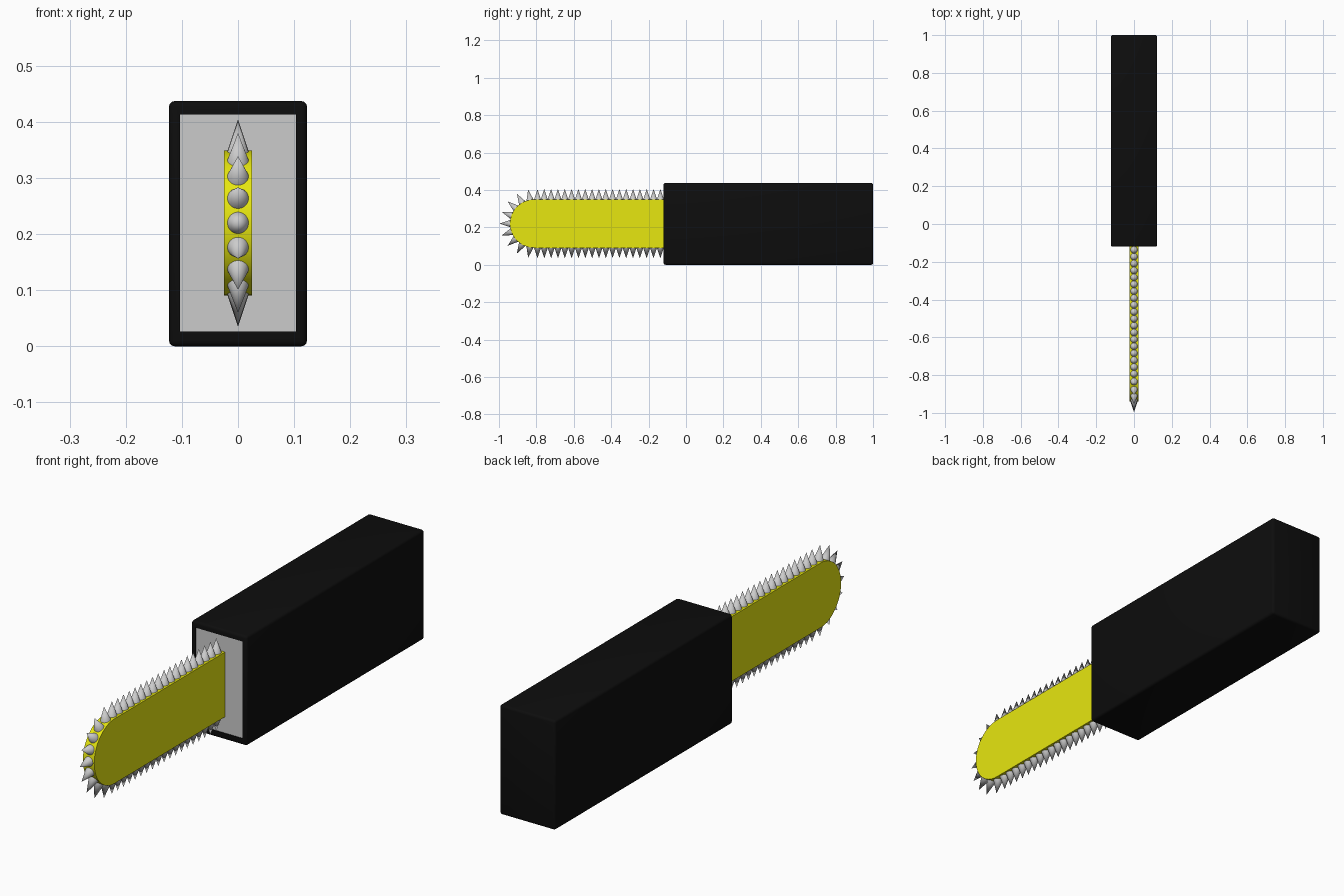
import bpy, bmesh
from math import sin, cos, pi, radians
from mathutils import Vector, Matrix

if "Cube" in bpy.data.objects:
    bpy.data.objects.remove(bpy.data.objects["Cube"])

MID = 0.22          # height of the blade centre line
R = 0.129           # blade half height and nose radius
NOSE_Y = -0.812     # centre of the rounded nose
FRONT = -0.12       # front of the housing


def material(name, rgb):
    m = bpy.data.materials.new(name)
    m.diffuse_color = (*rgb, 1)
    m.use_nodes = True
    m.node_tree.nodes["Principled BSDF"].inputs["Base Color"].default_value = m.diffuse_color
    return m


def finish(bm, name, mat=None, angle=40):
    bmesh.ops.recalc_face_normals(bm, faces=bm.faces)
    me = bpy.data.meshes.new(name)
    bm.to_mesh(me)
    bm.free()
    ob = bpy.data.objects.new(name, me)
    bpy.context.collection.objects.link(ob)
    if mat:
        me.materials.append(mat)
    bpy.ops.object.select_all(action='DESELECT')
    ob.select_set(True)
    bpy.context.view_layer.objects.active = ob
    bpy.ops.object.shade_smooth_by_angle(angle=radians(angle))
    return ob


def box(lo, hi):
    bm = bmesh.new()
    lo, hi = Vector(lo), Vector(hi)
    size = Matrix.Diagonal((*(hi - lo), 1))
    bmesh.ops.create_cube(bm, size=1, matrix=Matrix.Translation((lo + hi) / 2) @ size)
    return bm


black = material("black_plastic", (0.004, 0.004, 0.004))
yellow = material("yellow_paint", (0.8, 0.8, 0.005))

# Housing: rounded box with a shallow pocket in the front
bm = box((-0.123, FRONT, 0), (0.123, 1.0, 0.437))
bmesh.ops.bevel(bm, geom=bm.edges[:], offset=0.01, segments=3, profile=0.5, affect='EDGES')
front = min(bm.faces, key=lambda f: (round(f.calc_center_median().y, 4), -f.calc_area()))
bmesh.ops.inset_region(bm, faces=[front], thickness=0.01)
for v in front.verts:
    v.co.x = 0.103 if v.co.x > 0 else -0.103
    v.co.z = 0.413 if v.co.z > MID else 0.026
pocket = bmesh.ops.extrude_discrete_faces(bm, faces=[front])["faces"][0]
for v in pocket.verts:
    v.co.y += 0.02
finish(bm, "housing", black)

# Grey plate filling the pocket
finish(box((-0.103, FRONT + 0.003, 0.026), (0.103, FRONT + 0.019, 0.413)), "front_plate")

# Guide bar: rounded profile extruded across x
bm = bmesh.new()
N = 32
profile = [(FRONT + 0.015, MID + R)]
profile += [(NOSE_Y - R * sin(pi * i / N), MID + R * cos(pi * i / N)) for i in range(N + 1)]
profile += [(FRONT + 0.015, MID - R)]
face = bm.faces.new([bm.verts.new((-0.025, y, z)) for y, z in profile])
ext = bmesh.ops.extrude_face_region(bm, geom=[face])["geom"]
for v in ext:
    if isinstance(v, bmesh.types.BMVert):
        v.co.x += 0.05
finish(bm, "guide_bar", yellow)

# Chain teeth: cones along both edges and around the nose
teeth = []
for i in range(19):
    y = NOSE_Y + 0.018 + 0.0365 * i
    teeth += [(y, 90), (y, -90)]
teeth += [(NOSE_Y, a) for a in range(-80, 81, 20)]
bm = bmesh.new()
H = 0.06
for y, a in teeth:
    out = Vector((0, -cos(radians(a)), sin(radians(a))))
    base = Vector((0, y, MID)) + out * (R - 0.004 + H / 2)
    rot = out.to_track_quat('Z', 'X').to_matrix().to_4x4()
    bmesh.ops.create_cone(bm, cap_ends=True, segments=32, radius1=0.02, radius2=0,
                          depth=H, matrix=Matrix.Translation(base) @ rot)
finish(bm, "chain_teeth")
